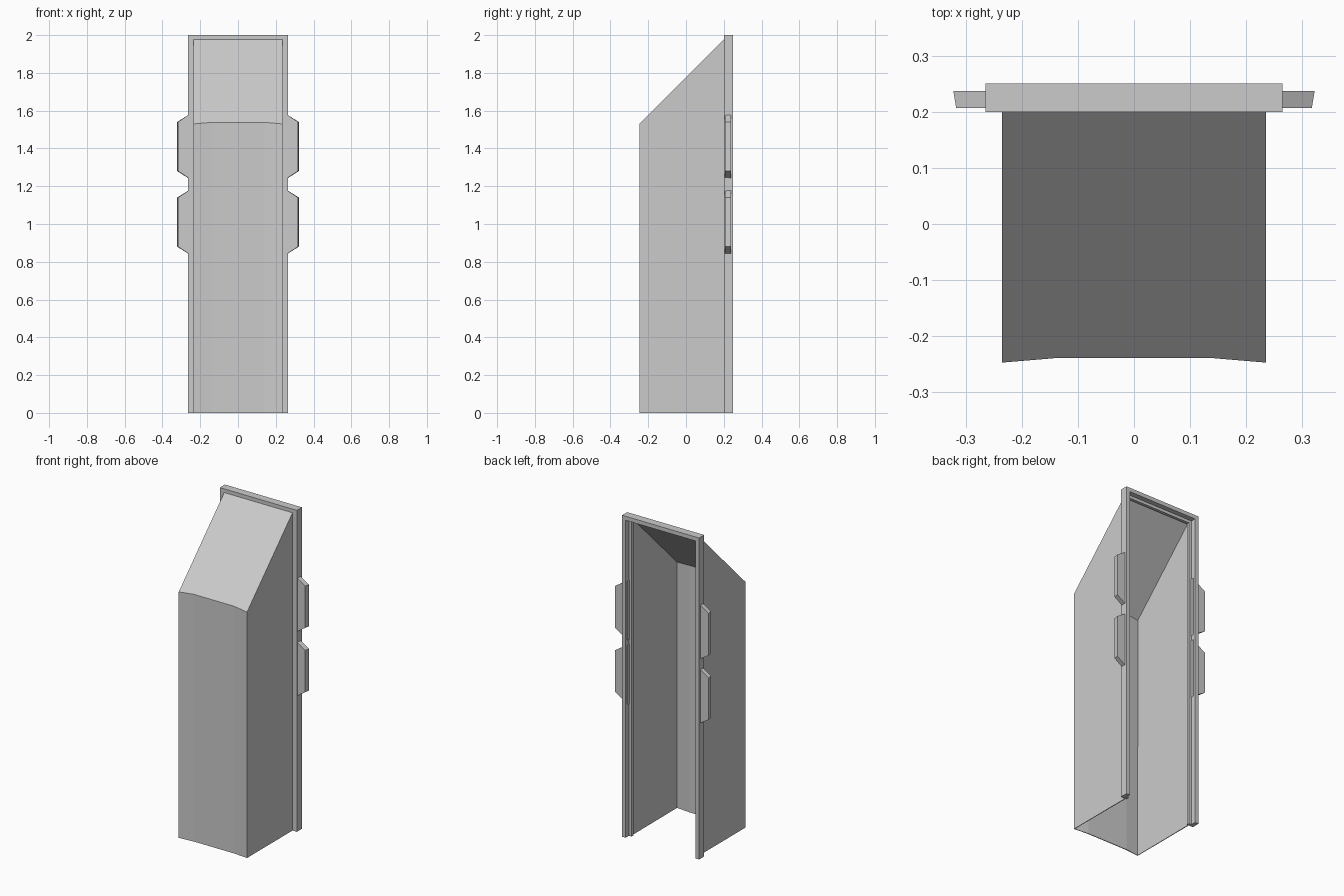
import bpy, bmesh

cube = bpy.data.objects.get("Cube")
if cube:
    bpy.data.objects.remove(cube, do_unlink=True)

grey = bpy.data.materials.new("light grey")
grey.use_nodes = True
grey.diffuse_color = (0.6, 0.6, 0.6, 1)
grey.node_tree.nodes["Principled BSDF"].inputs["Base Color"].default_value = (0.6, 0.6, 0.6, 1)


def finish(name, bm):
    bmesh.ops.recalc_face_normals(bm, faces=bm.faces)
    mesh = bpy.data.meshes.new(name)
    bm.to_mesh(mesh)
    bm.free()
    mesh.materials.append(grey)
    obj = bpy.data.objects.new(name, mesh)
    bpy.context.collection.objects.link(obj)
    return obj


def prism(name, lower, upper):
    """Solid between two matching outlines."""
    bm = bmesh.new()
    a = [bm.verts.new(p) for p in lower]
    b = [bm.verts.new(p) for p in upper]
    bm.faces.new(a)
    bm.faces.new(b)
    for i in range(len(a)):
        j = (i + 1) % len(a)
        bm.faces.new((a[i], a[j], b[j], b[i]))
    return finish(name, bm)


# Hood: thin shell with a sloping roof, open at the back and the bottom
plan = [(-0.235, 0.205), (-0.235, -0.247), (-0.14, -0.239),
        (0.14, -0.239), (0.235, -0.247), (0.235, 0.205)]
bm = bmesh.new()
low = [bm.verts.new((x, y, 0)) for x, y in plan]
top = [bm.verts.new((x, y, 1.777 + y)) for x, y in plan]
for i in range(len(plan) - 1):
    bm.faces.new((low[i], low[i + 1], top[i + 1], top[i]))
bm.faces.new(top)
hood = finish("hood", bm)
shell = hood.modifiers.new("thickness", "SOLIDIFY")
shell.thickness = 0.005
shell.offset = -1


# Frame: stepped section swept up one side, over the top and down the other
def frame_path(x, y):
    z = x + 1.735
    return [(-x, y, 0), (-x, y, z), (x, y, z), (x, y, 0)]


section = [(0.265, 0.2), (0.265, 0.25), (0.24, 0.25),
           (0.24, 0.218), (0.222, 0.218), (0.222, 0.2)]
bm = bmesh.new()
rails = [[bm.verts.new(p) for p in frame_path(x, y)] for x, y in section]
for i, rail in enumerate(rails):
    nxt = rails[(i + 1) % len(rails)]
    for k in range(3):
        bm.faces.new((rail[k], rail[k + 1], nxt[k + 1], nxt[k]))
for end in (0, 3):
    bm.faces.new([rail[end] for rail in rails])
finish("back_frame", bm)

# Side tabs: two tapered plates on each side
for side, label in ((1, "left"), (-1, "right")):
    for base, level in ((0.84, "lower"), (1.24, "upper")):
        def outline(y, reach):
            return [(side * 0.235, y, base - 0.015), (side * 0.235, y, base + 0.355),
                    (side * reach, y, base + 0.3), (side * reach, y, base + 0.04)]
        prism(f"{label}_{level}_tab", outline(0.207, 0.317), outline(0.237, 0.322))
